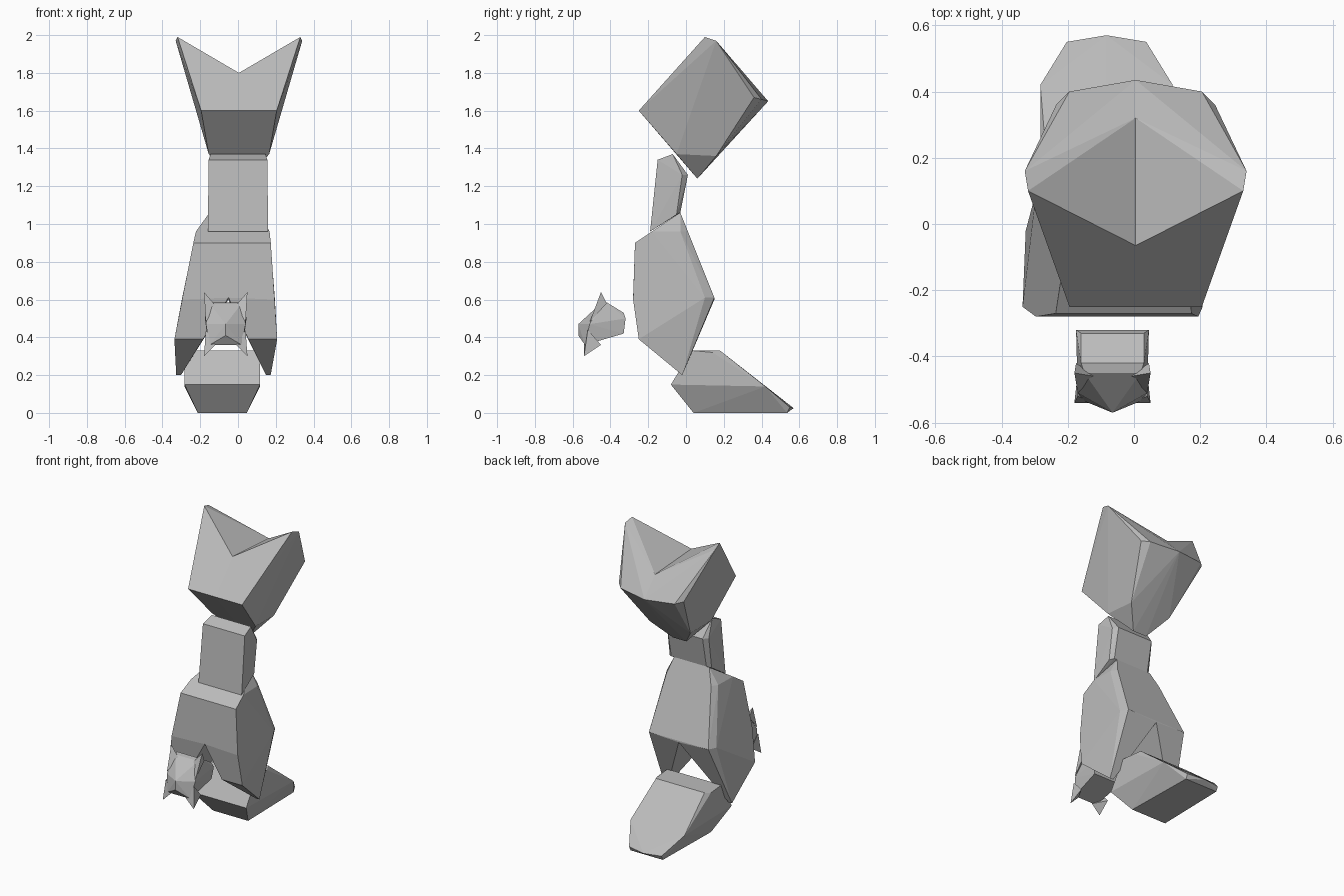
import bpy
import bmesh
from mathutils import Vector

cube = bpy.data.objects.get("Cube")
if cube:
    bpy.data.objects.remove(cube)

stone = bpy.data.materials.new("stone_grey")
stone.use_nodes = True
grey = (0.5, 0.5, 0.5, 1)
stone.diffuse_color = grey
stone.node_tree.nodes["Principled BSDF"].inputs["Base Color"].default_value = grey


def add_hull(bm, points):
    """Add a convex block, left open where it meets the mirror plane."""
    part = bmesh.new()
    for p in sorted(set(points)):
        part.verts.new(p)
    res = bmesh.ops.convex_hull(part, input=part.verts[:])
    loose = [v for v in part.verts if not v.link_faces]
    bmesh.ops.delete(part, geom=loose, context="VERTS")
    inner = [f for f in part.faces if all(abs(v.co.x) < 1e-5 for v in f.verts)]
    bmesh.ops.delete(part, geom=inner, context="FACES")
    bmesh.ops.recalc_face_normals(part, faces=part.faces[:])
    bmesh.ops.dissolve_limit(part, angle_limit=0.03, verts=part.verts[:], edges=part.edges[:])
    temp = bpy.data.meshes.new("temp")
    part.to_mesh(temp)
    part.free()
    bm.from_mesh(temp)
    bpy.data.meshes.remove(temp)


def mirrored_part(name, hulls, centre=0.0, lean=0.0):
    """Each hull is (points spanning the full width, points standing alone)."""
    bm = bmesh.new()
    for spanning, alone in hulls:
        middle = [(0, y, z) for x, y, z in spanning]
        add_hull(bm, spanning + middle + alone)
    half = bmesh.ops.duplicate(bm, geom=bm.verts[:] + bm.edges[:] + bm.faces[:])["geom"]
    for v in [g for g in half if isinstance(g, bmesh.types.BMVert)]:
        v.co.x = -v.co.x
    bmesh.ops.reverse_faces(bm, faces=[g for g in half if isinstance(g, bmesh.types.BMFace)])
    seam = [v for v in bm.verts if abs(v.co.x) < 1e-5]
    bmesh.ops.remove_doubles(bm, verts=seam, dist=1e-4)
    for v in bm.verts:
        v.co += Vector((centre + lean * v.co.z, 0, 0))
    mesh = bpy.data.meshes.new(name)
    bm.to_mesh(mesh)
    bm.free()
    mesh.materials.append(stone)
    obj = bpy.data.objects.new(name, mesh)
    bpy.context.collection.objects.link(obj)
    return obj


# Large tilted head with two pointed ears and a valley between them
mirrored_part("head", [(
    [(.2, -.25, 1.6), (.16, -.05, 1.37), (.05, .06, 1.24)],
    [(.325, .1, 1.99), (.335, .16, 1.97), (.24, .36, 1.67), (.2, .4, 1.66),
     (.15, .16, 1.36), (0, .435, 1.65), (0, -.065, 1.8), (0, .32, 1.775)],
)], centre=0.005)

# Slanted neck block with chamfered back
mirrored_part("neck", [(
    [(.16, -.19, .96), (.155, -.15, 1.34), (.145, -.07, 1.37),
     (.155, -.02, 1.26), (.13, .01, 1.26), (.155, -.05, 1.05), (.13, -.03, 1.06)],
    [],
)])

# Body with two pointed legs and an arch cut through
mirrored_part("body", [(
    [(.205, -.27, .9), (.195, -.18, .96), (.13, -.03, 1.06),
     (.19, -.03, .96), (.165, .01, .96), (.22, .15, .61)],
    [(.245, -.28, .6), (.245, .1, .61), (.272, -.25, .39), (.12, -.25, .39),
     (.25, -.02, .2), (.225, -.02, .2), (0, -.28, .61), (0, .15, .6)],
)], centre=-0.09, lean=0.065)

# Wedge foot reaching backwards
mirrored_part("foot", [(
    [(.2, -.08, .15), (.2, .03, .33), (.18, .18, .33), (.13, .04, 0), (.12, .535, 0)],
    [(.2, .14, .32), (.2, .42, .14), (.12, .55, .03), (0, .57, .025)],
)], centre=-0.083)

# Small separate face with flared corners at top and bottom
core = (
    [(.085, -.45, .58), (.095, -.42, .585), (.085, -.535, .36),
     (.095, -.33, .53), (.11, -.32, .5), (.1, -.33, .42)],
    [(.105, -.51, .47), (0, -.57, .47), (0, -.57, .41)],
)
upper_ear = ([], [(.115, -.45, .64), (.055, -.46, .57), (.105, -.51, .48), (.11, -.42, .58)])
lower_ear = ([], [(.115, -.54, .3), (.055, -.54, .36), (.105, -.52, .44), (.105, -.45, .36)])
mirrored_part("small_face", [core, upper_ear, lower_ear], centre=-0.065)
